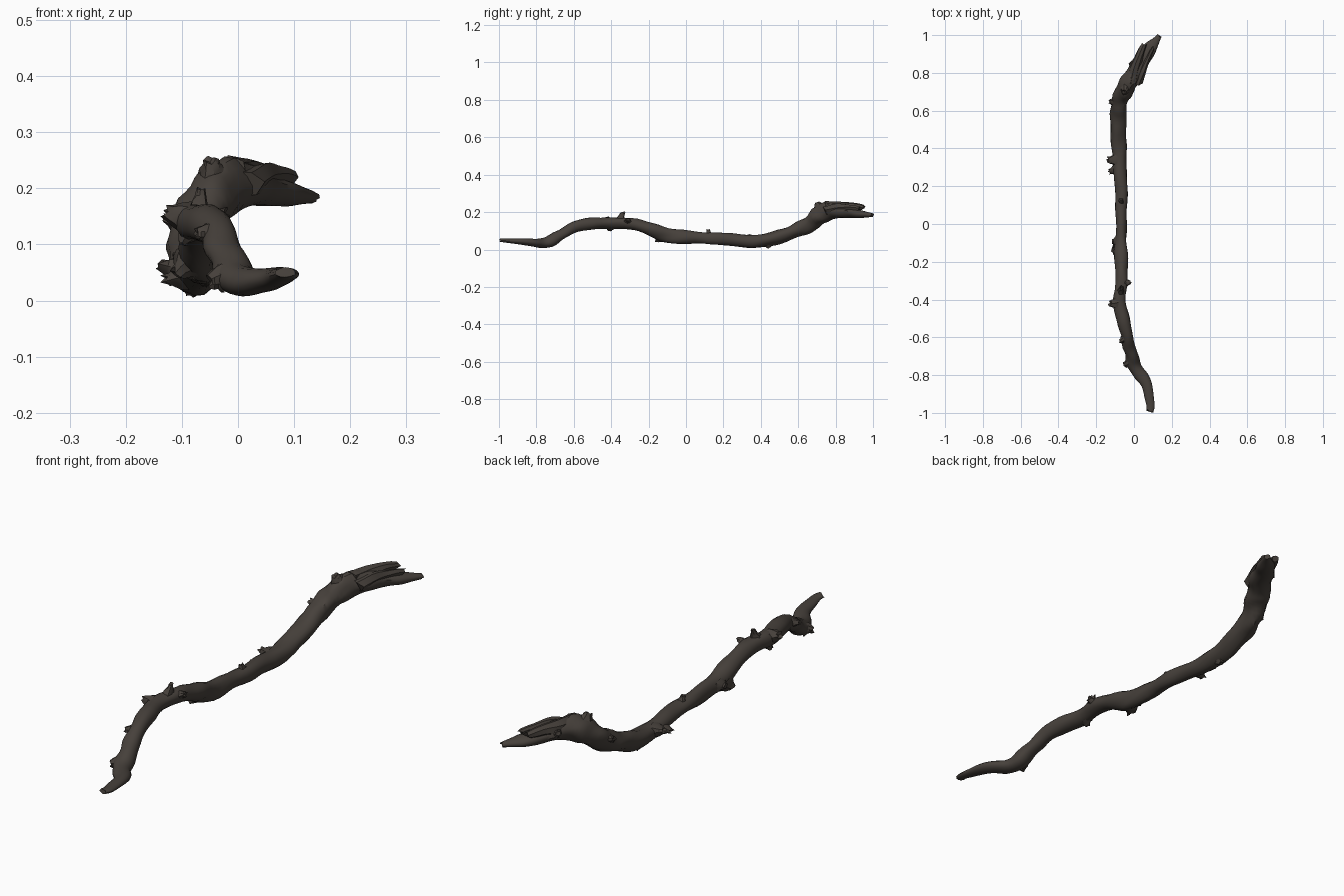
import bpy
import bmesh
import math
import random
from mathutils import Vector, noise

random.seed(4)

default_cube = bpy.data.objects.get("Cube")
if default_cube:
    bpy.data.objects.remove(default_cube, do_unlink=True)

# Single bark colour
bark = bpy.data.materials.new("dark_brown_bark")
bark.use_nodes = True
bark_colour = (0.062, 0.052, 0.044, 1)
bark.diffuse_color = bark_colour
shader = bark.node_tree.nodes["Principled BSDF"]
shader.inputs["Base Color"].default_value = bark_colour
shader.inputs["Roughness"].default_value = 0.9


def catmull_rom(rows, t):
    """Smoothly interpolate rows of numbers at the fractional index t."""
    last = len(rows) - 1
    i = min(int(t), last - 1)
    f = t - i
    a, b, c, d = (rows[min(max(k, 0), last)] for k in range(i - 1, i + 3))
    return [q + 0.5 * f * (r - p + f * (2 * p - 5 * q + 4 * r - s + f * (3 * (q - r) + s - p)))
            for p, q, r, s in zip(a, b, c, d)]


def make_object(name, bm, angle):
    bmesh.ops.recalc_face_normals(bm, faces=bm.faces)
    mesh = bpy.data.meshes.new(name)
    bm.to_mesh(mesh)
    bm.free()
    mesh.materials.append(bark)
    obj = bpy.data.objects.new(name, mesh)
    bpy.context.collection.objects.link(obj)
    bpy.ops.object.select_all(action="DESELECT")
    obj.select_set(True)
    bpy.context.view_layer.objects.active = obj
    bpy.ops.object.shade_smooth_by_angle(angle=math.radians(angle))
    return obj


def frame(tangent):
    """Sideways and upward directions around a tangent."""
    side = tangent.cross(Vector((0, 0, 1))).normalized()
    return side, side.cross(tangent).normalized()


def sweep(name, rows, per_span, sides, rough, jag, angle=40):
    """Tube through rows of x, y, z, half width, half height (in hundredths)."""
    bm = bmesh.new()
    count = (len(rows) - 1) * per_span
    samples = [catmull_rom(rows, n / per_span) for n in range(count + 1)]
    centres = [Vector(s[:3]) / 100 for s in samples]
    rings = []
    for n, s in enumerate(samples):
        tangent = (centres[min(n + 1, count)] - centres[max(n - 1, 0)]).normalized()
        side, up = frame(tangent)
        ring = []
        for k in range(sides):
            a = math.tau * k / sides
            offset = side * math.cos(a) * s[3] / 100 + up * math.sin(a) * s[4] / 100
            point = centres[n] + offset
            lump = noise.noise(Vector((point.x * 22, point.y * 9, point.z * 22)))
            point += offset * lump * rough
            # Splintered ends
            if n in (0, count):
                point += tangent * random.uniform(-jag, jag)
            ring.append(bm.verts.new(point))
        rings.append(ring)
    for r1, r2 in zip(rings, rings[1:]):
        for k in range(sides):
            m = (k + 1) % sides
            bm.faces.new((r1[k], r1[m], r2[m], r2[k]))
    bm.faces.new(rings[0])
    bm.faces.new(rings[-1])
    return make_object(name, bm, angle)


# Main branch, from the thin front tip to the broken back end
trunk = [
    (8.5, -99, 5, 2, 0.9), (9, -95, 4.6, 2.4, 1.3), (6.5, -85, 4, 2.8, 1.8),
    (0, -75, 3.6, 3.6, 2.6), (-2, -67, 7.8, 3.4, 3.1), (-4, -58, 12.5, 3, 3),
    (-7.5, -43, 14, 3.4, 3.2), (-6.5, -27, 13.5, 3, 3.1), (-7, -10, 7.6, 3.2, 3.7),
    (-6.4, 8, 6.3, 3, 3.1), (-7, 25, 5.2, 3.4, 3.2), (-8, 40, 5, 4, 3.5),
    (-8, 55, 8.4, 4.1, 3.8), (-7.6, 65, 13.2, 4.4, 4.2), (-3.5, 73, 19.6, 4.6, 5.2),
    (1, 80, 20.5, 4.6, 4.2), (5.5, 88, 19.6, 3.8, 2.8), (9.5, 94, 18.9, 3, 1.8),
    (13.4, 99.5, 18.3, 1.2, 1),
]
sweep("branch", trunk, 6, 16, 0.3, 0.006)

# Split upper half of the broken end
sweep("upper_splinter", [(-1, 74, 22.5, 3, 3), (0.5, 82, 22.6, 2.6, 2.8),
                         (3, 89, 23.3, 2.2, 2), (5.5, 95, 22.6, 1.3, 1.1)], 4, 7, 0.5, 0.012, 25)
sweep("outer_splinter", [(2, 75, 21, 2.6, 3), (5, 82, 22.4, 1.7, 2.4),
                         (8, 89, 22.6, 1.3, 1.8), (10, 93, 22, 0.9, 1.2)], 4, 6, 0.5, 0.012, 25)


def trunk_at(y):
    """Branch centre, direction and mean radius at a given y in hundredths."""
    i = next(k for k in range(len(trunk) - 1) if trunk[k + 1][1] >= y)
    f = (y - trunk[i][1]) / (trunk[i + 1][1] - trunk[i][1])
    row = catmull_rom(trunk, i + f)
    step = Vector(trunk[i + 1][:3]) - Vector(trunk[i][:3])
    return Vector(row[:3]) / 100, step.normalized(), (row[3] + row[4]) / 200


def stub(name, y, degrees, height, width, lean):
    """Broken twig stump; degrees run from +x (0) over the top (90) to -x (180)."""
    centre, tangent, radius = trunk_at(y)
    side, up = frame(tangent)
    a = math.radians(degrees)
    out = side * math.cos(a) + up * math.sin(a)
    across = tangent.cross(out)
    bm = bmesh.new()
    rings = []
    # Flared collar, neck and jagged rim
    for lift, wide in ((-0.4, 1.7), (0.15, 1.25), (0.55, 0.9), (1, 0.7)):
        ring = []
        for k in range(8):
            b = math.tau * k / 8
            jig = random.uniform(0.75, 1.25)
            rise = lift * height * (random.uniform(0.65, 1.1) if lift == 1 else 1)
            point = centre + out * (radius * 0.9 + rise) + tangent * lean * rise
            point += (tangent * math.cos(b) * 1.3 + across * math.sin(b)) * width * wide * jig
            ring.append(bm.verts.new(point))
        rings.append(ring)
    for r1, r2 in zip(rings, rings[1:]):
        for k in range(8):
            m = (k + 1) % 8
            bm.faces.new((r1[k], r1[m], r2[m], r2[k]))
    # Sunken broken top
    heart = sum((v.co for v in rings[-1]), Vector()) / 8 - out * height * 0.2
    tip = bm.verts.new(heart)
    for k in range(8):
        bm.faces.new((rings[-1][k], rings[-1][(k + 1) % 8], tip))
    make_object(name, bm, 30)


# Knots and broken twigs along the branch: y, angle, height, width, lean
stubs = [
    (-73, 185, 0.02, 0.016, -0.5), (-60, 170, 0.02, 0.012, -0.4),
    (-42, 160, 0.03, 0.016, -0.3), (-40, 240, 0.02, 0.012, -0.4),
    (-35, 85, 0.03, 0.012, 0.5), (-31, 20, 0.025, 0.012, 0.2),
    (-12, 225, 0.028, 0.02, -0.4), (-9, 180, 0.015, 0.014, -0.3),
    (12, 95, 0.02, 0.01, -0.3), (29, 195, 0.035, 0.014, -0.3),
    (34, 165, 0.035, 0.016, 0.1), (43, 265, 0.014, 0.012, 0.3),
    (65, 165, 0.02, 0.012, 0.2), (73, 90, 0.025, 0.016, 0.2),
    (82, 165, 0.02, 0.014, 0.5),
]
for index, spec in enumerate(stubs, 1):
    stub("twig_stub_%d" % index, *spec)
